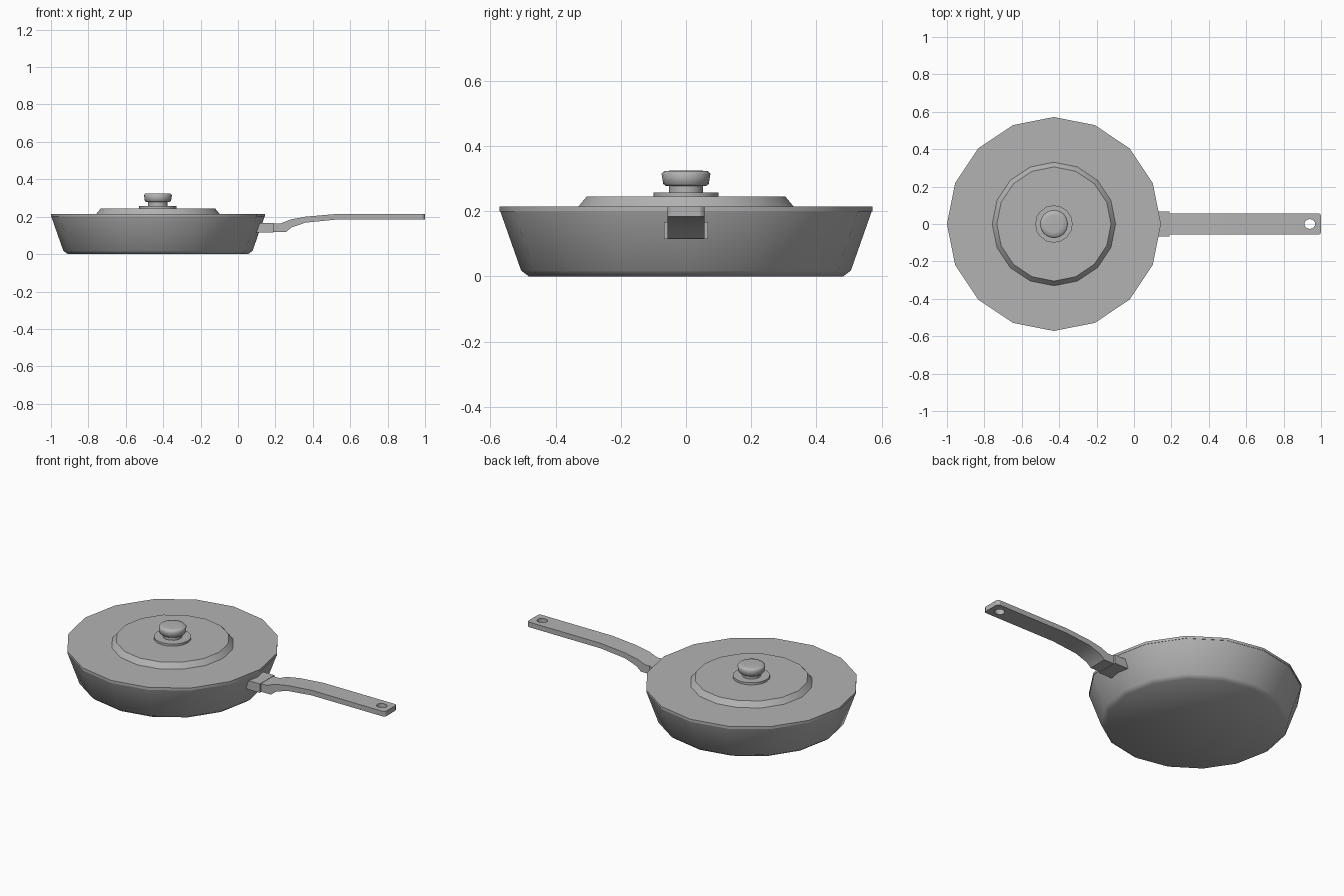
import bpy, bmesh, math

if "Cube" in bpy.data.objects:
    bpy.data.objects.remove(bpy.data.objects["Cube"], do_unlink=True)

CX = -0.428   # centre of the pan
SIDES = 16

metal = bpy.data.materials.new("grey metal")
metal.use_nodes = True
GREY = (0.45, 0.45, 0.45, 1)
metal.diffuse_color = GREY
metal.node_tree.nodes["Principled BSDF"].inputs["Base Color"].default_value = GREY


def finish(name, bm, angle=30):
    bmesh.ops.recalc_face_normals(bm, faces=bm.faces)
    mesh = bpy.data.meshes.new(name)
    bm.to_mesh(mesh)
    bm.free()
    mesh.materials.append(metal)
    obj = bpy.data.objects.new(name, mesh)
    bpy.context.collection.objects.link(obj)
    bpy.ops.object.select_all(action="DESELECT")
    obj.select_set(True)
    bpy.context.view_layer.objects.active = obj
    bpy.ops.object.shade_smooth_by_angle(angle=math.radians(angle))
    return obj


def lathe(name, profile, angle=30):
    """Turn (radius, height) points around the pan axis and cap both ends."""
    bm = bmesh.new()
    rings = []
    for r, z in profile:
        rings.append([bm.verts.new((CX + r * math.cos(math.tau * i / SIDES),
                                    r * math.sin(math.tau * i / SIDES), z))
                      for i in range(SIDES)])
    for a, b in zip(rings, rings[1:]):
        for i in range(SIDES):
            j = (i + 1) % SIDES
            bm.faces.new((a[i], a[j], b[j], b[i]))
    bm.faces.new(rings[0])
    bm.faces.new(rings[-1])
    return finish(name, bm, angle)


def extrude_side(name, outline, half_width):
    """Extrude an (x, z) outline across the y axis."""
    bm = bmesh.new()
    face = bm.faces.new([bm.verts.new((x, -half_width, z)) for x, z in outline])
    out = bmesh.ops.extrude_face_region(bm, geom=[face])
    verts = [v for v in out["geom"] if isinstance(v, bmesh.types.BMVert)]
    bmesh.ops.translate(bm, verts=verts, vec=(0, 2 * half_width, 0))
    return finish(name, bm)


# Hollow pan: outer wall, rim, inner wall and floor
lathe("pan_body", [(0.482, 0), (0.506, 0.018), (0.57, 0.2),
                   (0.555, 0.2), (0.49, 0.025)], 50)

# Lid plate with its raised centre
lathe("lid", [(0.572, 0.2), (0.572, 0.215), (0.33, 0.215), (0.305, 0.245)], 25)

# Knob on the lid
lathe("knob_washer", [(0.1, 0.244), (0.1, 0.258)])
lathe("knob_neck", [(0.052, 0.257), (0.052, 0.28)])
lathe("knob", [(0.062, 0.278), (0.07, 0.284), (0.075, 0.315),
               (0.068, 0.323), (0.045, 0.325)], 80)

# Bracket against the pan wall
extrude_side("handle_bracket", [(0.1, 0.115), (0.19, 0.115),
                                (0.19, 0.167), (0.1, 0.167)], 0.068)

# Curved handle
handle = extrude_side("handle", [
    (0.18, 0.117), (0.255, 0.117), (0.285, 0.142), (0.36, 0.168), (0.52, 0.184),
    (1, 0.184), (1, 0.214), (0.52, 0.214), (0.36, 0.2), (0.28, 0.185),
    (0.23, 0.165), (0.18, 0.165)], 0.057)

# Hanging hole through the handle end, and clipped end corners
bm = bmesh.new()
bmesh.ops.create_cone(bm, cap_ends=True, segments=16, radius1=0.029,
                      radius2=0.029, depth=0.2)
bmesh.ops.scale(bm, vec=(1, 0.9, 1), verts=bm.verts)
bmesh.ops.translate(bm, vec=(0.94, 0, 0.2), verts=bm.verts)
hole = finish("hole_cutter", bm)
hole.hide_render = True
hole.hide_set(True)

bm = bmesh.new()
bm.from_mesh(handle.data)
tips = [e for e in bm.edges if all(v.co.x > 0.99 for v in e.verts)
        and abs(e.verts[0].co.y - e.verts[1].co.y) < 0.001]
bmesh.ops.bevel(bm, geom=tips, offset=0.014, segments=2, profile=0.5,
                affect="EDGES")
bm.to_mesh(handle.data)
bm.free()

cut = handle.modifiers.new("hanging_hole", "BOOLEAN")
cut.operation = "DIFFERENCE"
cut.solver = "EXACT"
cut.object = hole
